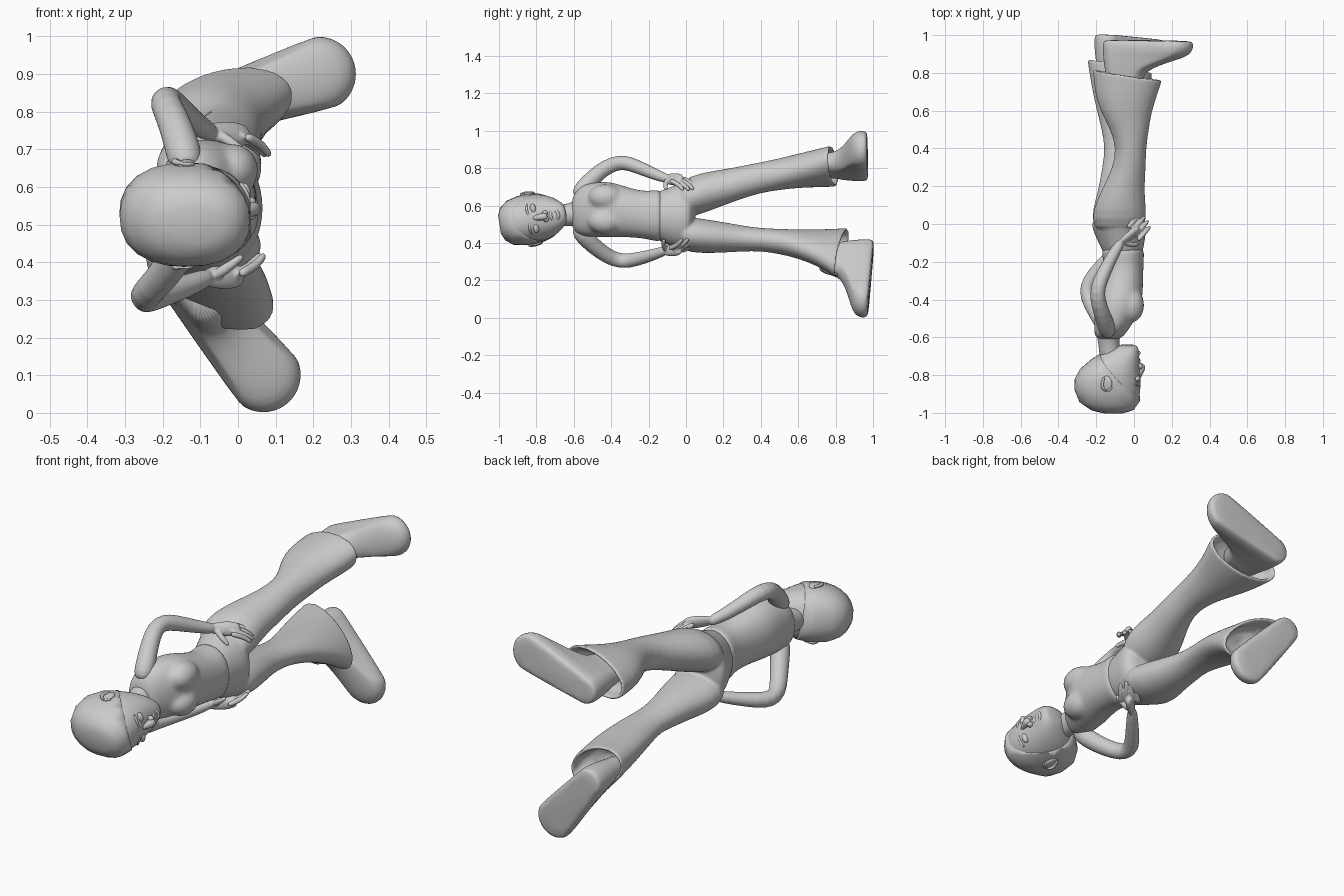
import bpy, bmesh
from math import sin, cos, tau, radians
from mathutils import Vector, Matrix

if "Cube" in bpy.data.objects:
    bpy.data.objects.remove(bpy.data.objects["Cube"])


def loft(name, rings, sub=1, hair_cut=None):
    """Skin a list of closed point rings, cap both ends and smooth."""
    bm = bmesh.new()
    vs = [[bm.verts.new(p) for p in r] for r in rings]
    n = len(vs[0])
    for a, b in zip(vs, vs[1:]):
        for i in range(n):
            bm.faces.new((a[i], a[(i + 1) % n], b[(i + 1) % n], b[i]))
    bm.faces.new(vs[0][::-1])
    bm.faces.new(vs[-1])
    if hair_cut:
        bmesh.ops.bisect_plane(bm, geom=bm.verts[:] + bm.edges[:] + bm.faces[:],
                               plane_co=hair_cut[0], plane_no=hair_cut[1], clear_outer=True)
        bmesh.ops.holes_fill(bm, edges=[e for e in bm.edges if e.is_boundary])
    bmesh.ops.recalc_face_normals(bm, faces=bm.faces)
    for f in bm.faces:
        f.smooth = True
    me = bpy.data.meshes.new(name)
    bm.to_mesh(me)
    bm.free()
    ob = bpy.data.objects.new(name, me)
    bpy.context.collection.objects.link(ob)
    if sub:
        m = ob.modifiers.new("smooth", "SUBSURF")
        m.levels = m.render_levels = sub
    return ob


def oval(y, cx, cz, rx, rz, rot=0, tilt=0, p=2.0, n=24):
    """Cross-section across y: turned (degrees), tilted, optionally squarish."""
    pts, c, s = [], cos(radians(rot)), sin(radians(rot))
    for i in range(n):
        a, b = cos(tau * i / n), sin(tau * i / n)
        k = (abs(a) ** p + abs(b) ** p) ** (-1 / p)
        u, v = a * k * rx, b * k * rz
        pts.append((cx + u * c - v * s, y + tilt * u, cz + u * s + v * c))
    return pts


def tube(name, path, flat=1.0, n=12):
    """Limb through (x, y, z, radius) points with rounded ends."""
    pts = [Vector(p[:3]) for p in path]
    rings = []
    for i, p in enumerate(pts):
        t = (pts[min(i + 1, len(pts) - 1)] - pts[max(i - 1, 0)]).normalized()
        a = t.cross(Vector((1, 0, 0.2))).normalized()
        b = t.cross(a)
        r = path[i][3]
        ring = lambda o, k: [p + t * o + (a * cos(tau * j / n) + b * flat * sin(tau * j / n)) * r * k
                             for j in range(n)]
        if i == 0:
            rings.append(ring(-r * .7, .55))
        rings.append(ring(0, 1))
        if i == len(pts) - 1:
            rings.append(ring(r * .7, .6))
    return loft(name, rings)


def ball(name, loc, size, rot=(0, 0, 0)):
    bpy.ops.mesh.primitive_uv_sphere_add(segments=20, ring_count=12, location=loc, rotation=rot)
    ob = bpy.context.object
    ob.name, ob.scale = name, size
    bpy.ops.object.shade_smooth()
    return ob


def blend(parts, name, voxel, rounds):
    """Melt overlapping parts into one continuous smooth surface."""
    bpy.ops.object.select_all(action="DESELECT")
    for o in parts:
        o.select_set(True)
    bpy.context.view_layer.objects.active = parts[0]
    bpy.ops.object.join()
    ob = parts[0]
    ob.name = name
    m = ob.modifiers.new("melt", "REMESH")
    m.mode, m.voxel_size, m.use_smooth_shade = "VOXEL", voxel, True
    s = ob.modifiers.new("soften", "SMOOTH")
    s.factor, s.iterations = .5, rounds
    return ob


# Head
skull = [(-.998, -.11, .53, .06, .045), (-.982, -.115, .53, .112, .084), (-.94, -.13, .53, .157, .117),
         (-.88, -.138, .532, .173, .13), (-.82, -.138, .533, .174, .133), (-.77, -.127, .533, .158, .126),
         (-.72, -.1, .533, .129, .11), (-.68, -.07, .533, .098, .085), (-.652, -.045, .533, .068, .058),
         (-.638, -.035, .533, .045, .04)]
loft("head", [oval(*r, p=2.3) for r in skull])
loft("hair", [oval(y - .002, x, z, rx + .003, rz + .003, p=2.3) for y, x, z, rx, rz in skull],
     sub=0, hair_cut=((-.05, -.83, .53), (.75, .66, .1)))

# Face
tube("nose", [(.02, -.82, .535, .012), (.034, -.785, .535, .017), (.042, -.755, .535, .022)])
for z, s, tag in ((.585, 1, "a"), (.482, -1, "b")):
    ball("nostril_wing_" + tag, (.03, -.75, .535 + s * .018), (.018, .015, .013))
    ball("eye_" + tag, (.016, -.81, z), (.018, .016, .028))
    tube("eyebrow_" + tag, [(.028, -.838, z - s * .03, .006), (.028, -.848, z, .007),
                            (.008, -.838, z + s * .03, .005)])
for y, bow, tag in ((-.718, -.008, "upper"), (-.688, .012, "lower")):
    tube("lip_" + tag, [(.005, -.705, .572, .005), (.022, y, .555, .009), (.028, y + bow, .533, .01),
                        (.022, y, .511, .009), (.005, -.705, .494, .005)])
for z, s, tag in ((.664, 1, "a"), (.402, -1, "b")):
    ball("ear_" + tag, (-.145, -.825, z), (.03, .042, .012), (0, -s * .25, 0))
    tube("ear_rim_" + tag, [(-.12, -.845, z + s * .005, .007), (-.135, -.866, z + s * .008, .008),
                            (-.16, -.86, z + s * .01, .009), (-.173, -.83, z + s * .01, .009),
                            (-.16, -.795, z + s * .006, .007)])

# The head leans a little to one side
pivot = Vector((-.13, -.8, .533))
lean = Matrix.Translation(pivot) @ Matrix.Rotation(radians(9), 4, "X") @ Matrix.Translation(-pivot)
bpy.context.view_layer.update()
for o in list(bpy.context.scene.objects):
    o.matrix_world = lean @ o.matrix_world

loft("neck", [oval(*r) for r in ((-.75, -.12, .54, .06, .06), (-.66, -.13, .547, .056, .057),
                                 (-.62, -.135, .554, .056, .06), (-.57, -.135, .56, .07, .08))])

# Sleeveless top, bust melted in
top = loft("top", [oval(*r, p=2.2) for r in (
    (-.614, -.135, .558, .05, .065), (-.598, -.133, .563, .075, .104), (-.565, -.122, .572, .09, .137),
    (-.5, -.1, .578, .11, .146), (-.42, -.082, .58, .125, .152), (-.35, -.068, .572, .116, .14),
    (-.25, -.054, .553, .104, .126), (-.18, -.056, .547, .108, .133), (-.135, -.06, .545, .117, .144),
    (-.13, -.06, .545, .1, .12))])
busts = [ball("bust", (-.016, -.43, z), (.072, .095, .07)) for z in (.645, .515)]
blend([top] + busts, "top", .009, 14)

# Trousers: seat and two flared legs with hollow hems, melted together
parts = [loft("trousers", [oval(*r) for r in (
    (-.17, -.057, .545, .09, .11), (-.15, -.058, .545, .107, .133), (-.08, -.07, .54, .128, .16),
    (-.02, -.077, .543, .147, .184), (.015, -.08, .548, .144, .19), (.035, -.08, .55, .115, .15),
    (.045, -.08, .55, .07, .09))])]
legs = [
    [(-.06, -.075, .62, .12, .085), (.03, -.08, .65, .149, .112), (.12, -.07, .675, .13, .107),
     (.2, -.053, .697, .109, .097), (.3, -.025, .724, .088, .088), (.4, -.015, .75, .079, .082),
     (.5, -.023, .768, .102, .085), (.6, -.043, .786, .139, .092, 6), (.7, -.04, .8, .173, .099, 12),
     (.785, -.035, .81, .188, .102, 15, -.15)],
    [(-.06, -.075, .46, .12, .085), (.03, -.08, .443, .149, .096), (.12, -.077, .435, .13, .09),
     (.2, -.075, .43, .111, .082), (.3, -.078, .424, .091, .07), (.4, -.07, .418, .083, .061),
     (.5, -.07, .408, .102, .068), (.6, -.07, .395, .129, .077, -10), (.71, -.07, .373, .16, .091, -20),
     (.83, -.075, .347, .192, .104, -31, -.2)]]
for secs in legs:
    y, x, z, a, b, rot, tilt = secs[-1]
    yi, xi, zi, ai, bi, ri = secs[-2]
    hem = [(y + .004, x, z, a, b, rot, tilt), (y + .004, x, z, a - .016, b - .016, rot, tilt),
           (y - .008, x, z, a - .018, b - .018, rot, tilt), (yi + .005, xi, zi, ai - .025, bi - .022, ri)]
    parts.append(loft("leg", [oval(*s) for s in secs + hem]))
blend(parts, "trousers", .007, 5)


# Shoes: egg-shaped outlines stacked from sole to ankle
def shoe(name, sole, heel, toe, slope):
    h, t = Vector(heel), Vector(toe)
    d = (t - h).normalized()
    side = Vector((-d.y, d.x))
    rings = []
    for dy, reach, rh, rt in ((0, .98, .055, .08), (.008, 1, .066, .096), (.03, 1, .07, .101),
                              (.06, .98, .07, .098), (.085, .93, .068, .085), (.11, .72, .066, .075),
                              (.135, .5, .063, .068), (.165, .34, .058, .06), (.2, .28, .053, .054),
                              (.3, .26, .045, .045)):
        ring, f = [], h + (t - h) * reach
        for i in range(28):
            c, s = cos(tau * (i + .5) / 28), sin(tau * (i + .5) / 28)
            q = (f if c > 0 else h) + ((d * c + side * s) * (rt if c > 0 else rh))
            ring.append((q.x, sole - dy - slope * (q - h).dot(d), q.y))
        rings.append(ring)
    loft(name, rings)


shoe("shoe_a", .975, (-.095, .80), (.215, .90), .01)
shoe("shoe_b", 1.003, (-.14, .35), (.068, .1), .07)

# Arms with hands on the hips, each melted into one piece
arms = {
    "a": [(-.14, -.565, .67, .05), (-.15, -.53, .715, .048), (-.175, -.46, .785, .044),
          (-.195, -.39, .824, .042), (-.19, -.33, .832, .041), (-.165, -.27, .813, .039),
          (-.115, -.17, .768, .032), (-.075, -.105, .745, .027)],
    "b": [(-.14, -.565, .465, .05), (-.155, -.54, .425, .048), (-.205, -.46, .355, .044),
          (-.247, -.39, .313, .042), (-.25, -.33, .302, .041), (-.217, -.27, .311, .039),
          (-.14, -.18, .335, .032), (-.085, -.115, .358, .027)]}
hands = {"a": ((-.075, -.105, .745), (.01, -.035, .738), -1), "b": ((-.085, -.115, .358), (-.005, -.04, .365), 1)}
for tag, path in arms.items():
    w, k, s = Vector(hands[tag][0]), Vector(hands[tag][1]), hands[tag][2]
    parts = [tube("arm", path),
             tube("palm", [(*w, .025), (*((w + k) / 2), .037), (*k, .036)], flat=.6)]
    for i in range(4):
        b = k + Vector((.018, -.022, 0)) * (i - 1.5) + Vector((0, 0, s * .004 * i))
        f = Vector((.03, .034, s * .017)) * (1.0 if i in (1, 2) else .85)
        tip = b + f * 1.75 + Vector((0, 0, s * .014))
        parts.append(tube("finger", [(*(b - f * .4), .013), (*b, .014), (*(b + f), .013), (*tip, .011)], n=10))
    th = w + Vector((.03, .005, s * .01))
    parts.append(tube("thumb", [(*th, .017), (*(th + Vector((.038, -.012, s * .025))), .014),
                                (*(th + Vector((.062, -.008, s * .045))), .011)], n=10))
    blend(parts, "arm_and_hand_" + tag, .0045, 3)
